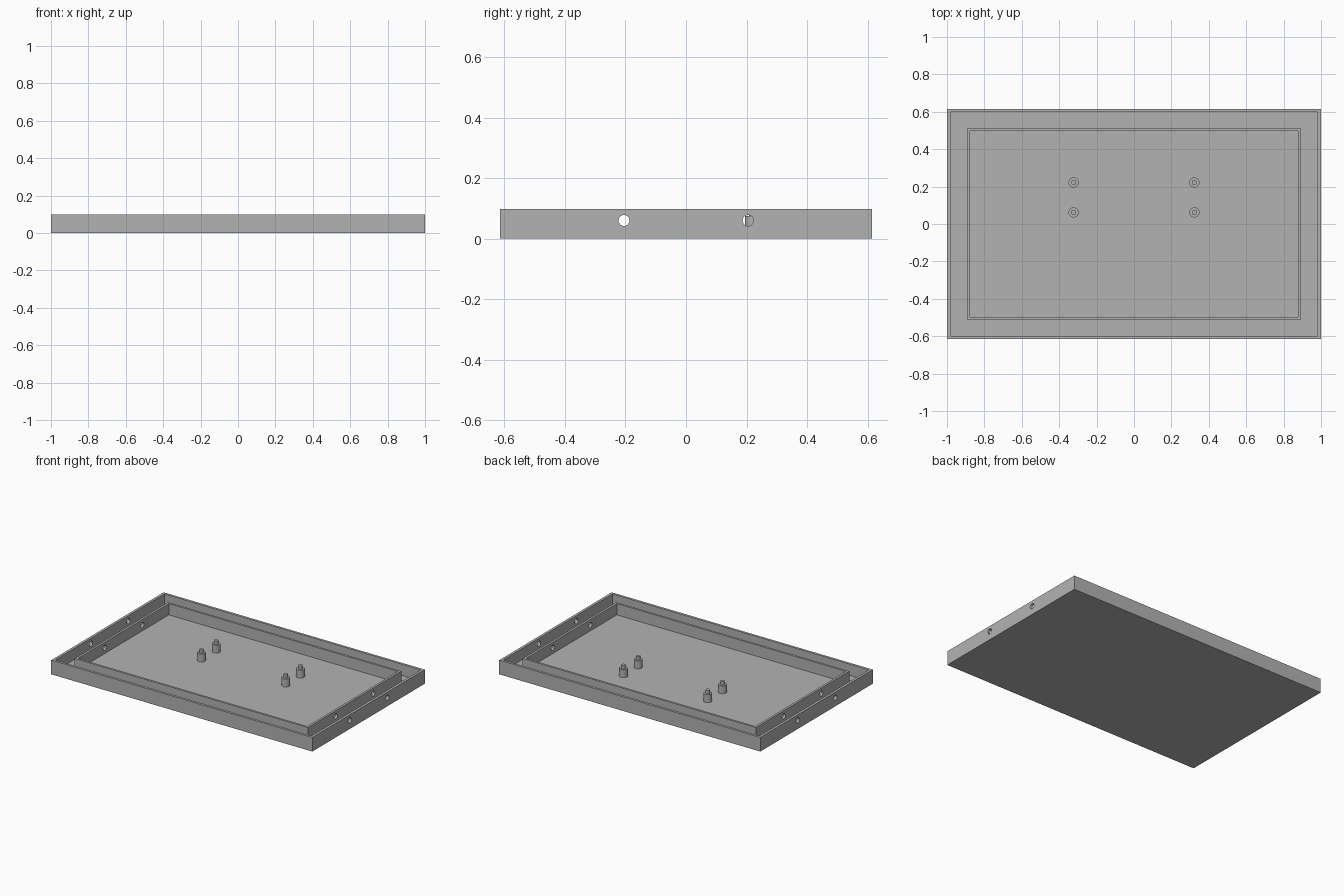
import bpy
import math

cube = bpy.data.objects.get("Cube")
if cube:
    bpy.data.objects.remove(cube, do_unlink=True)

TOP, FLOOR = 0.098, 0.02

grey = bpy.data.materials.new("plain_grey")
grey.use_nodes = True
colour = (0.45, 0.45, 0.45, 1)
grey.diffuse_color = colour
grey.node_tree.nodes["Principled BSDF"].inputs["Base Color"].default_value = colour


def box(name, hx, hy, z0, z1):
    bpy.ops.mesh.primitive_cube_add(size=1, location=(0, 0, (z0 + z1) / 2))
    ob = bpy.context.object
    ob.name = name
    ob.scale = (2 * hx, 2 * hy, z1 - z0)
    bpy.ops.object.transform_apply(location=True, rotation=False, scale=True)
    ob.data.materials.append(grey)
    return ob


def cylinder(name, r, loc, depth, rot=(0, 0, 0)):
    bpy.ops.mesh.primitive_cylinder_add(vertices=32, radius=r, depth=depth,
                                        location=loc, rotation=rot)
    ob = bpy.context.object
    ob.name = name
    ob.data.materials.append(grey)
    bpy.ops.object.shade_smooth_by_angle(angle=math.radians(40))
    return ob


def cut(target, cutter):
    mod = target.modifiers.new(cutter.name, 'BOOLEAN')
    mod.operation = 'DIFFERENCE'
    mod.solver = 'EXACT'
    mod.object = cutter
    cutter.hide_render = True
    cutter.hide_set(True)


# Outer tray and the inner rim standing on its floor
tray = box("tray", 1.0, 0.615, 0, TOP)
cut(tray, box("tray_cutter", 0.982, 0.598, FLOOR, 0.2))
rim = box("inner_rim", 0.893, 0.511, FLOOR - 0.005, TOP)
cut(rim, box("rim_cutter", 0.877, 0.496, 0, 0.2))

# Cable holes running through both pairs of end walls
for side, y in (("front", -0.205), ("back", 0.205)):
    drill = cylinder(side + "_hole_cutter", 0.018, (0, y, 0.06), 2.4,
                     (0, math.pi / 2, 0))
    cut(tray, drill)
    cut(rim, drill)

# Four stepped mounting posts
for x_name, x in (("right", -0.323), ("left", 0.323)):
    for y_name, y in (("front", 0.062), ("back", 0.222)):
        label = f"{y_name}_{x_name}"
        z0, step = FLOOR - 0.005, 0.075
        cylinder(label + "_post", 0.027, (x, y, (z0 + step) / 2), step - z0)
        cylinder(label + "_pin", 0.0135, (x, y, (step + TOP) / 2 - 0.002), TOP - step + 0.004)
